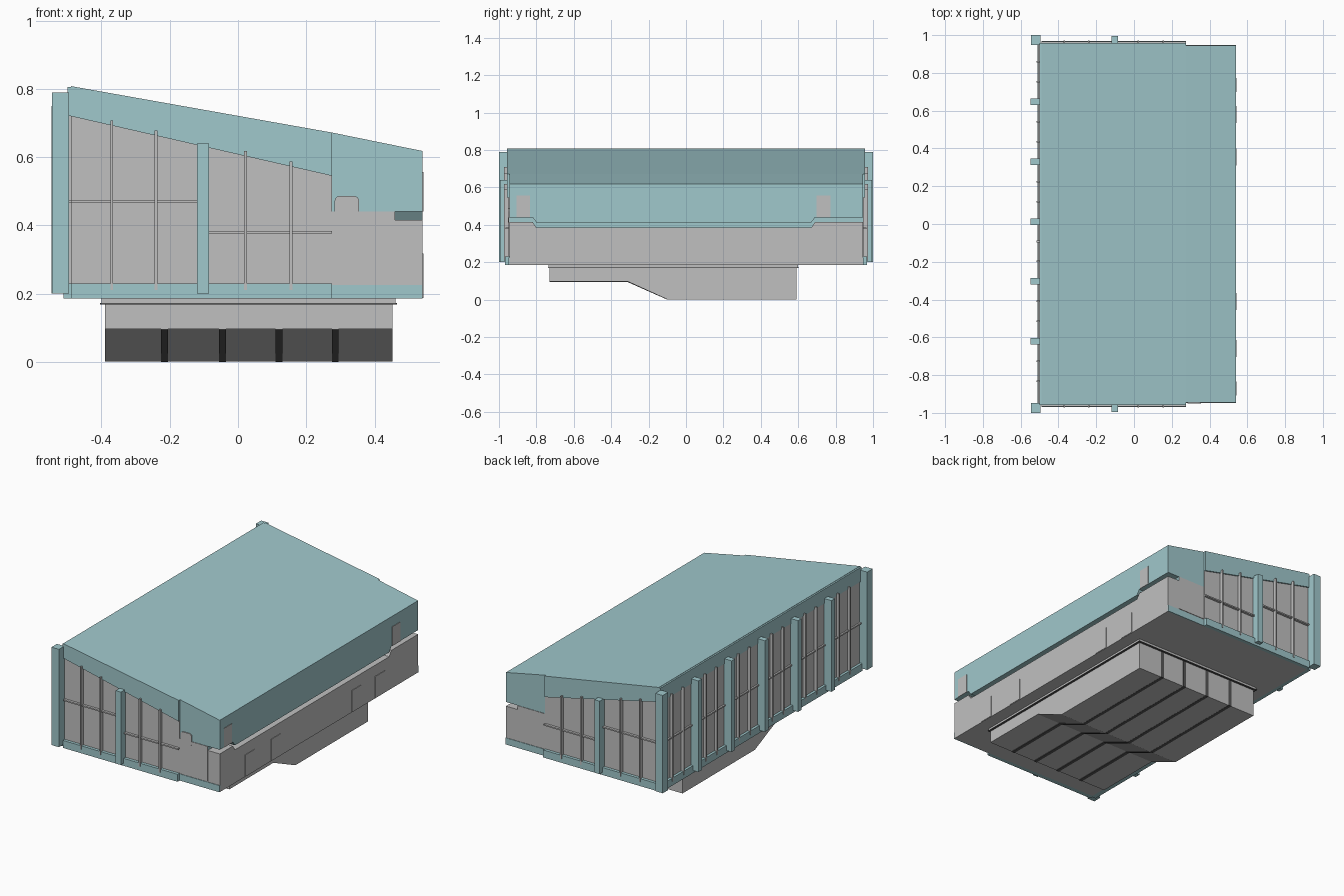
import bpy
import bmesh

old = bpy.data.objects.get("Cube")
if old:
    bpy.data.objects.remove(old, do_unlink=True)


def material(name, rgb):
    m = bpy.data.materials.new(name)
    m.use_nodes = True
    m.diffuse_color = (*rgb, 1)
    m.node_tree.nodes["Principled BSDF"].inputs["Base Color"].default_value = (*rgb, 1)
    return m


TEAL = material("pale_teal", (0.352, 0.578, 0.604))
GREY = material("light_grey", (0.527, 0.527, 0.527))
DARK = material("dark_grey", (0.09, 0.09, 0.09))


def prism(name, mat, profile, lo, hi, axis="y"):
    """Extrude a profile along y (points are x, z) or along x (points are y, z)."""
    bm = bmesh.new()
    def place(p, t):
        return (p[0], t, p[1]) if axis == "y" else (t, p[0], p[1])
    a = [bm.verts.new(place(p, lo)) for p in profile]
    b = [bm.verts.new(place(p, hi)) for p in profile]
    bm.faces.new(a)
    bm.faces.new(b[::-1])
    n = len(profile)
    for i in range(n):
        j = (i + 1) % n
        bm.faces.new((a[i], b[i], b[j], a[j]))
    bmesh.ops.recalc_face_normals(bm, faces=bm.faces)
    mesh = bpy.data.meshes.new(name)
    bm.to_mesh(mesh)
    bm.free()
    mesh.materials.append(mat)
    ob = bpy.data.objects.new(name, mesh)
    bpy.context.collection.objects.link(ob)
    return ob


def box(name, mat, x0, x1, y0, y1, z0, z1):
    return prism(name, mat, [(x0, z0), (x1, z0), (x1, z1), (x0, z1)], y0, y1)


def fascia_z(x):
    """Height of the sloping lower edge of the end fascia."""
    return 0.72 - (x + 0.49) * 0.229


END = 0.945      # half length of the main body
FRONT = 0.54     # +x wall
BACK = -0.49     # -x wall
STEP = 0.275     # where the roof pitch changes

# Main body: grey base, recessed core, and a pitched lid above the open slot
prism("lower_body", GREY,
      [(-END, 0.185), (END, 0.185), (END, 0.415), (0.69, 0.415), (0.67, 0.385),
       (-0.8, 0.385), (-0.82, 0.415), (-END, 0.415)], BACK, FRONT, "x")
box("slot_core", TEAL, BACK, 0.46, -END, END, 0.38, 0.445)
prism("roof_lid", TEAL,
      [(BACK, 0.44), (FRONT, 0.44), (FRONT, 0.618), (STEP, 0.672), (BACK, 0.808)],
      -END, END)
prism("lid_lower_lip", TEAL,
      [(-0.82, 0.44), (-0.8, 0.412), (0.67, 0.412), (0.69, 0.44)], 0.46, FRONT, "x")

# Both end walls
for side, label in ((-1, "front"), (1, "rear")):
    def outer(name, mat, profile, depth, start=0.94):
        lo, hi = sorted((side * start, side * depth))
        return prism(f"{label}_{name}", mat, profile, lo, hi)

    def rect(name, mat, x0, x1, z0, z1, depth, start=0.94):
        return outer(name, mat, [(x0, z0), (x1, z0), (x1, z1), (x0, z1)], depth, start)

    outer("fascia", TEAL, [(BACK, 0.72), (STEP, 0.545), (STEP, 0.672), (BACK, 0.808)], 0.958)
    outer("wall_panel", GREY, [(BACK, 0.23), (STEP, 0.23), (STEP, 0.55), (BACK, 0.725)], 0.95)
    rect("side_panel", GREY, STEP, 0.46, 0.23, 0.44, 0.948)
    rect("sill", TEAL, BACK, STEP, 0.185, 0.23, 0.968)
    rect("sill_end", TEAL, STEP, FRONT, 0.185, 0.225, 0.948)
    for x in (-0.37, -0.24, 0.022, 0.155):
        rect("upright_bar", GREY, x - 0.004, x + 0.004, 0.21, fascia_z(x) + 0.015, 0.972)
    rect("left_rail", GREY, BACK, -0.12, 0.467, 0.475, 0.965)
    rect("right_rail", GREY, -0.085, STEP, 0.376, 0.384, 0.965)
    rect("middle_column", TEAL, -0.12, -0.085, 0.2, 0.64, 0.995)
    rect("corner_column", TEAL, -0.545, -0.495, 0.2, 0.79, 1.0, 0.948)

# Rounded hatch on the front wall
hatch = box("front_hatch", GREY, 0.283, 0.355, -0.951, -0.94, 0.412, 0.486)
bm = bmesh.new()
bm.from_mesh(hatch.data)
corners = [e for e in bm.edges if abs(e.verts[0].co.y - e.verts[1].co.y) > 0.005]
bmesh.ops.bevel(bm, geom=corners, offset=0.015, segments=4, profile=0.5, affect="EDGES")
bm.to_mesh(hatch.data)
bm.free()

# Back wall: panel, sill, fascia, columns and bars
box("back_panel", GREY, -0.497, -0.48, -END, END, 0.23, 0.72)
box("back_sill", TEAL, -0.512, -0.48, -0.95, 0.95, 0.185, 0.23)
box("back_fascia", TEAL, -0.5, -0.48, -0.957, 0.957, 0.72, 0.806)
box("back_rail", GREY, -0.507, -0.49, -0.95, 0.95, 0.467, 0.475)
bay = 0.317
for i in range(-3, 3):
    y = 0.013 + i * bay
    if i > -3:
        box("back_column", TEAL, -0.547, -0.49, y - 0.017, y + 0.017, 0.2, 0.75)
    for part in (1, 2):
        c = y + bay * part / 3
        box("back_upright_bar", GREY, -0.515, -0.49, c - 0.004, c + 0.004, 0.21, 0.735)

# Thin plates on the long +x wall
for y in (-0.87, 0.735):
    box("lid_plate", GREY, 0.53, 0.543, y - 0.037, y + 0.037, 0.44, 0.556)
for y in (-0.66, -0.41, 0.355, 0.58):
    box("lower_plate", GREY, 0.53, 0.543, y - 0.045, y + 0.045, 0.187, 0.318)

# Stepped underbody with its flange and dark seams
SKID = [(-0.73, 0.185), (-0.73, 0.095), (-0.31, 0.095), (-0.1, 0.0), (0.59, 0.0), (0.59, 0.185)]
prism("underbody", GREY, SKID, -0.39, 0.453, "x")
box("underbody_flange", GREY, -0.4, 0.462, -0.735, 0.6, 0.17, 0.184)
box("underbody_gasket", DARK, -0.405, 0.466, -0.737, 0.603, 0.167, 0.171)
SEAM = [(-0.73, 0.099), (-0.73, 0.093), (-0.311, 0.093), (-0.101, 0.0), (0.592, 0.0),
        (0.592, 0.168), (0.586, 0.168), (0.586, 0.004), (-0.099, 0.004), (-0.309, 0.099)]
for x in (-0.215, -0.045, 0.12, 0.285):
    seam = prism("underbody_seam", DARK, SEAM, x - 0.01, x + 0.01, "x")
    seam.location.z = -0.001
for ob in bpy.data.objects:
    if ob.name.startswith("underbody"):
        ob.location.z += 0.001
